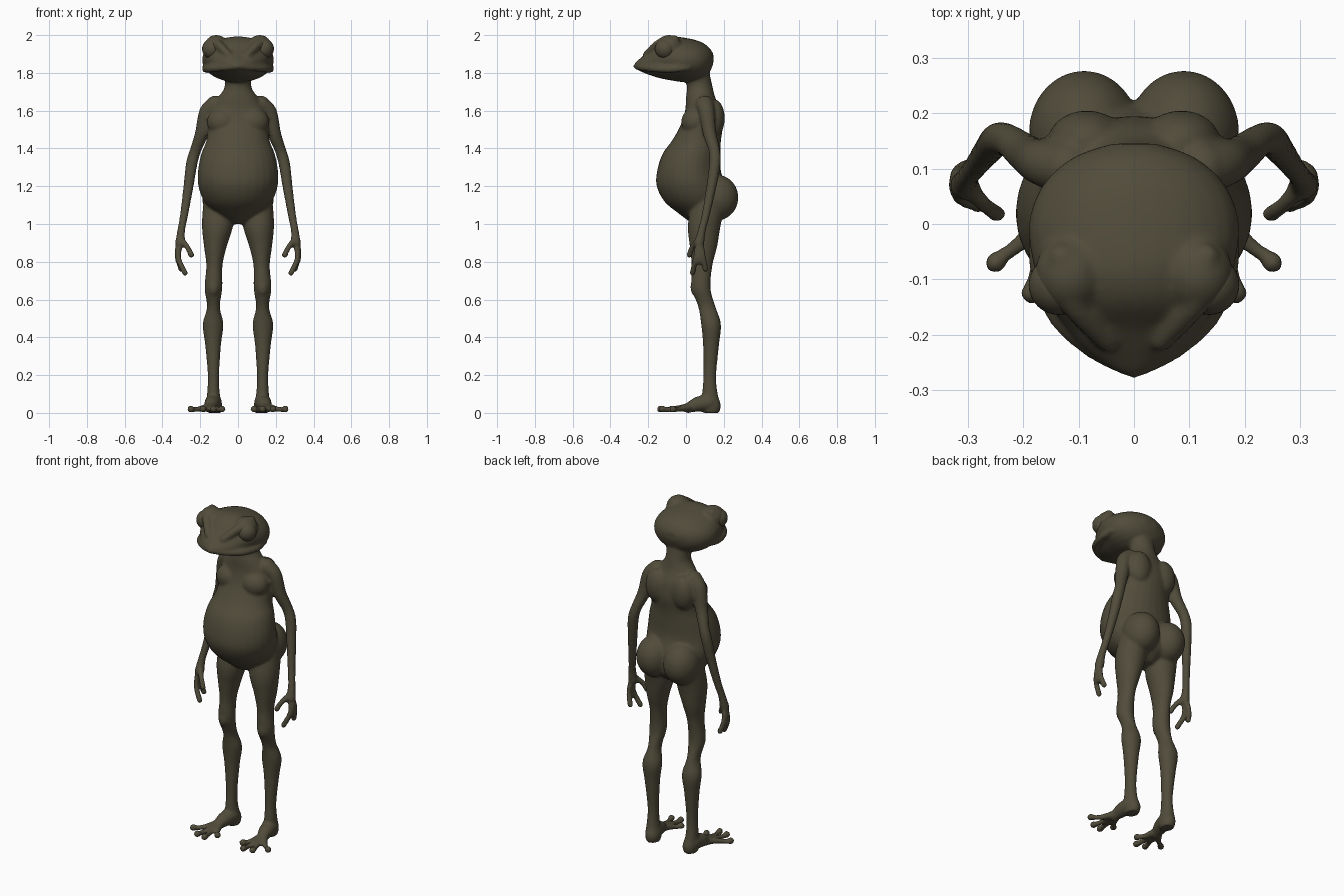
import bpy, bmesh, math
from mathutils import Vector, Matrix

cube = bpy.data.objects.get("Cube")
if cube:
    bpy.data.objects.remove(cube, do_unlink=True)

SIDES = 28

skin = bpy.data.materials.new("dark_olive_skin")
skin.use_nodes = True
skin_colour = (0.082, 0.072, 0.043, 1)
skin.diffuse_color = skin_colour
skin.node_tree.nodes["Principled BSDF"].inputs["Base Color"].default_value = skin_colour


def smooth_path(stations, steps=5):
    """Catmull-Rom interpolation through tuples of any length."""
    rows = [Vector(s) for s in stations]
    padded = [rows[0]] + rows + [rows[-1]]
    path = []
    for a, b, c, d in zip(padded, padded[1:], padded[2:], padded[3:]):
        for i in range(steps):
            t = i / steps
            path.append(b + (c - a) * (t / 2) + (a * 2 - b * 5 + c * 4 - d) * (t * t / 2)
                        + (b * 3 - a - c * 3 + d) * (t ** 3 / 2))
    return path + [rows[-1]]


def skin_rings(bm, rings):
    """Bridge rings of points into a closed tube."""
    loops = [[bm.verts.new(p) for p in ring] for ring in rings]
    for low, high in zip(loops, loops[1:]):
        for i in range(len(low)):
            j = (i + 1) % len(low)
            bm.faces.new((low[i], low[j], high[j], high[i]))
    bm.faces.new(loops[0][::-1])
    bm.faces.new(loops[-1])


def loft(bm, stations, along_y=False):
    """Stations: position, low edge, high edge, half width, centre x."""
    rings = []
    for pos, low, high, width, centre in smooth_path(stations):
        ring = []
        for i in range(SIDES):
            angle = math.tau * i / SIDES
            x = centre + width * math.cos(angle)
            other = (low + high) / 2 + (high - low) / 2 * math.sin(angle)
            ring.append((x, pos, other) if along_y else (x, other, pos))
        rings.append(ring)
    skin_rings(bm, rings)


def ball(bm, centre, radii):
    matrix = Matrix.Translation(centre) @ Matrix.Diagonal((*radii, 1))
    return bmesh.ops.create_uvsphere(bm, u_segments=32, v_segments=20, radius=1, matrix=matrix)


def tube(bm, stations):
    """Round tube through (x, y, z, radius) with ball ends."""
    path = smooth_path(stations)
    rings = []
    for i, row in enumerate(path):
        ahead, behind = path[min(i + 1, len(path) - 1)], path[max(i - 1, 0)]
        turn = (ahead - behind).to_3d().to_track_quat('Z', 'X')
        ring = []
        for k in range(16):
            angle = math.tau * k / 16
            ring.append(row.to_3d() + turn @ Vector((math.cos(angle), math.sin(angle), 0)) * row[3])
        rings.append(ring)
    skin_rings(bm, rings)
    for row in (path[0], path[-1]):
        ball(bm, row.to_3d(), [row[3]] * 3)


def mirror_geometry(bm):
    copy = bmesh.ops.duplicate(bm, geom=bm.verts[:] + bm.edges[:] + bm.faces[:])["geom"]
    for v in copy:
        if isinstance(v, bmesh.types.BMVert):
            v.co.x = -v.co.x


def finish(bm, name):
    bmesh.ops.recalc_face_normals(bm, faces=bm.faces[:])
    mesh = bpy.data.meshes.new(name)
    bm.to_mesh(mesh)
    bm.free()
    mesh.materials.append(skin)
    mesh.shade_smooth()
    obj = bpy.data.objects.new(name, mesh)
    bpy.context.collection.objects.link(obj)
    return obj


bm = bmesh.new()

# Leg
loft(bm, [(1.15, .04, .22, .075, .105), (1, .01, .185, .083, .108), (.88, .02, .165, .06, .12),
          (.78, .03, .14, .043, .125), (.66, .03, .13, .047, .13), (.56, .065, .157, .034, .13),
          (.47, .08, .185, .055, .132), (.36, .09, .175, .042, .132), (.2, .092, .16, .03, .13),
          (.1, .085, .168, .034, .13), (.04, .08, .185, .042, .125), (0, .09, .175, .036, .125)])

# Foot and toes
tube(bm, [(.13, .12, .055, .045), (.14, .06, .045, .04), (.15, .01, .025, .026)])
for x, y in ((.25, -.07), (.185, -.125), (.13, -.135), (.085, -.075)):
    tube(bm, [(.145, .04, .035, .024), (.147 + (x - .147) * .5, y * .4, .022, .016),
              (.147 + (x - .147) * .85, y * .8, .017, .014), (x, y, .02, .02)])

# Arm
tube(bm, [(.12, .1, 1.63, .05), (.165, .11, 1.59, .042), (.192, .125, 1.48, .036),
          (.225, .15, 1.39, .03), (.245, .153, 1.32, .031), (.262, .135, 1.2, .027),
          (.285, .105, 1.05, .022), (.3, .085, .97, .021), (.306, .07, .9, .027)])

# Thumb and fingers
for middle, tip in (((.27, .035, .88), (.247, .018, .835)),
                    ((.315, .05, .82), (.28, .035, .74)),
                    ((.322, .07, .85), (.315, .07, .8)),
                    ((.318, .09, .83), (.3, .103, .76))):
    tube(bm, [(.304, .072, .92, .018), (*middle, .015), (*tip, .016)])

# Chest, shoulder blade, buttock and kneecap volumes
ball(bm, (.08, .045, 1.54), (.085, .07, .075))
ball(bm, (.085, .15, 1.56), (.07, .055, .1))
ball(bm, (.09, .165, 1.14), (.1, .112, .12))
ball(bm, (.13, .055, .665), (.032, .032, .05))

# Eye socket, brow ridge and lip
ball(bm, (.115, -.09, 1.937), (.064, .07, .064))
tube(bm, [(.13, -.06, 1.975, .025), (.11, -.14, 1.955, .025), (.05, -.21, 1.895, .02)])
tube(bm, [(0, -.262, 1.835, .017), (.075, -.225, 1.828, .018), (.14, -.16, 1.822, .02),
          (.17, -.07, 1.82, .02), (.165, .01, 1.83, .02)])

mirror_geometry(bm)

# Torso with neck and belly
loft(bm, [(1.82, -.01, .12, .08, 0), (1.73, .005, .14, .07, 0), (1.67, 0, .155, .105, 0),
          (1.6, -.005, .185, .15, 0), (1.52, -.03, .195, .16, 0), (1.44, -.075, .185, .168, 0),
          (1.37, -.125, .182, .195, 0), (1.28, -.153, .185, .212, 0), (1.2, -.155, .21, .21, 0),
          (1.12, -.115, .22, .18, 0), (1.06, -.045, .21, .125, 0), (1, .035, .14, .04, 0)])

# Head
loft(bm, [(.145, 1.85, 1.9, .04, 0), (.12, 1.795, 1.937, .11, 0), (.07, 1.76, 1.968, .165, 0),
          (0, 1.75, 1.985, .19, 0), (-.08, 1.76, 1.993, .18, 0), (-.14, 1.772, 1.972, .155, 0),
          (-.19, 1.788, 1.922, .12, 0), (-.23, 1.803, 1.888, .085, 0),
          (-.268, 1.822, 1.855, .03, 0)], along_y=True)

body = finish(bm, "frog_body")

# Fuse the volumes into one soft skin
remesh = body.modifiers.new("fuse", 'REMESH')
remesh.mode = 'VOXEL'
remesh.voxel_size = .0075
remesh.use_smooth_shade = True
soften = body.modifiers.new("soften", 'SMOOTH')
soften.factor = .5
soften.iterations = 8

# Eyes
for side, x in (("left", .136), ("right", -.136)):
    bm = bmesh.new()
    ball(bm, (x, -.11, 1.927), (.054, .054, .054))
    finish(bm, side + "_eye")
